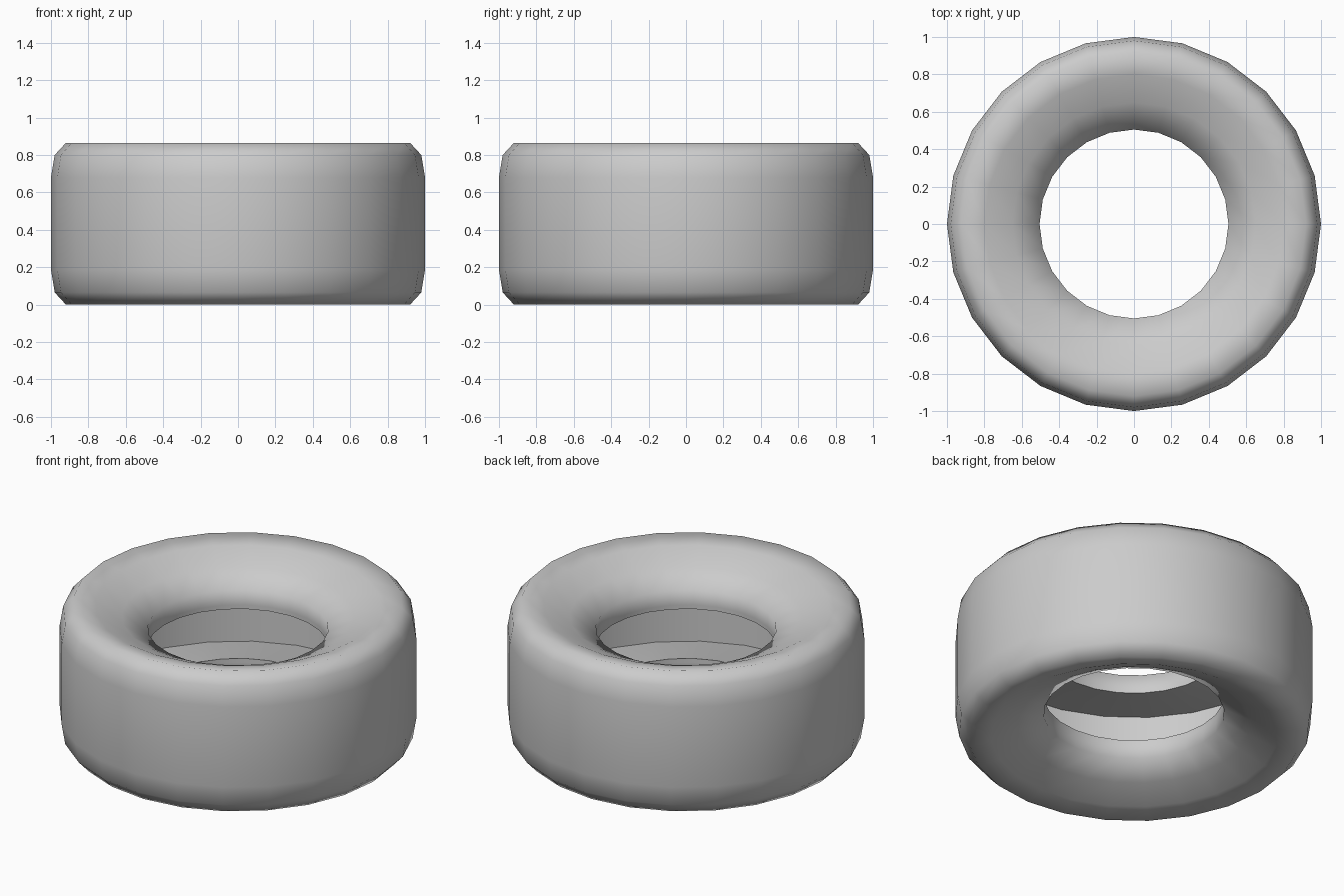
import bpy, math

if "Cube" in bpy.data.objects:
    bpy.data.objects.remove(bpy.data.objects["Cube"])

SEG = 24
H = 0.865

# upper half of the cross-section: tread edge, shoulder, sloping sidewall, bead, hollow inside
outer = [(1.0, 0.68), (0.98, 0.80), (0.92, 0.865), (0.80, 0.842),
         (0.65, 0.775), (0.505, 0.70), (0.505, 0.61)]
inner = [(0.505, 0.585), (0.96, 0.69)]


def flip(points):
    return [(r, H - z) for r, z in reversed(points)]


def revolve(name, profile):
    n = len(profile)
    verts, faces = [], []
    for i in range(SEG):
        a = 2 * math.pi * i / SEG
        verts += [(r * math.cos(a), r * math.sin(a), z) for r, z in profile]
    for i in range(SEG):
        j = (i + 1) % SEG
        for k in range(n):
            m = (k + 1) % n
            faces.append((i * n + k, i * n + m, j * n + m, j * n + k))
    mesh = bpy.data.meshes.new(name)
    mesh.from_pydata(verts, [], faces)
    ob = bpy.data.objects.new(name, mesh)
    bpy.context.collection.objects.link(ob)
    bpy.context.view_layer.objects.active = ob
    ob.select_set(True)
    # consistent outward normals
    bpy.ops.object.mode_set(mode='EDIT')
    bpy.ops.mesh.select_all(action='SELECT')
    bpy.ops.mesh.normals_make_consistent(inside=False)
    bpy.ops.object.mode_set(mode='OBJECT')
    bpy.ops.object.shade_smooth_by_angle(angle=math.radians(70))
    return ob


# hollow tyre, open towards the hub
revolve("tyre", outer + inner + flip(inner) + flip(outer))
